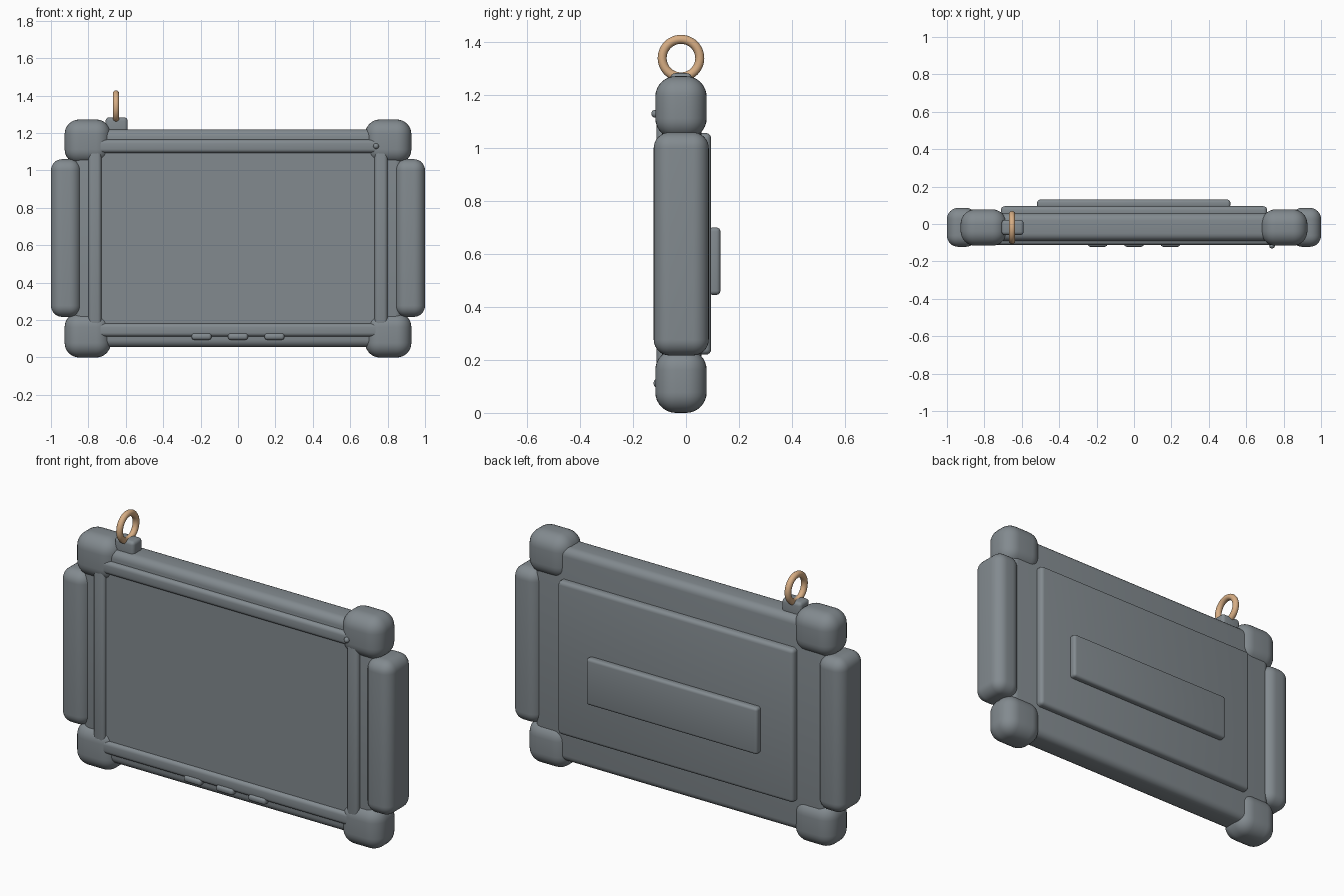
import bpy, bmesh, math
from mathutils import Vector

if "Cube" in bpy.data.objects:
    bpy.data.objects.remove(bpy.data.objects["Cube"])


def material(name, rgb):
    m = bpy.data.materials.new(name)
    m.diffuse_color = (*rgb, 1)
    m.use_nodes = True
    m.node_tree.nodes["Principled BSDF"].inputs["Base Color"].default_value = m.diffuse_color
    return m


GREY = material("slate grey", (0.225, 0.255, 0.275))
TAN = material("warm tan", (0.68, 0.42, 0.23))


def finish(ob, mat):
    ob.data.materials.append(mat)
    bpy.ops.object.select_all(action='DESELECT')
    ob.select_set(True)
    bpy.context.view_layer.objects.active = ob
    bpy.ops.object.shade_smooth_by_angle(angle=math.radians(35))
    return ob


def box(name, x, y, z, bevel, segments=5):
    """Rounded box given by its (min, max) range on each axis."""
    size = Vector((x[1] - x[0], y[1] - y[0], z[1] - z[0]))
    mid = Vector((sum(x) / 2, sum(y) / 2, sum(z) / 2))
    bm = bmesh.new()
    bmesh.ops.create_cube(bm, size=1)
    bmesh.ops.scale(bm, vec=size, verts=bm.verts)
    bmesh.ops.bevel(bm, geom=bm.edges[:], offset=bevel, segments=segments,
                    profile=0.5, affect='EDGES')
    me = bpy.data.meshes.new(name)
    bm.to_mesh(me)
    bm.free()
    ob = bpy.data.objects.new(name, me)
    ob.location = mid
    bpy.context.collection.objects.link(ob)
    return finish(ob, GREY)


def mirrored(lo, hi, side):
    return (lo, hi) if side > 0 else (-hi, -lo)


# Main slab, raised back panel and the plate on it
box("tablet_body", (-0.88, 0.88), (-0.09, 0.058), (0.055, 1.22), 0.04)
box("back_panel", (-0.712, 0.712), (0.03, 0.095), (0.22, 1.057), 0.02, 4)
box("back_plate", (-0.518, 0.515), (0.085, 0.13), (0.446, 0.70), 0.015, 4)

# Corner bumpers, side grips and upright bezel bars
for side, label in ((-1, "left"), (1, "right")):
    for z, level in (((0.0, 0.24), "bottom"), ((1.035, 1.272), "top")):
        box(f"corner_bumper_{level}_{label}", mirrored(0.68, 0.927, side),
            (-0.116, 0.078), z, 0.078, 8)
    box(f"side_grip_{label}", mirrored(0.84, 1.0, side),
        (-0.122, 0.086), (0.217, 1.06), 0.06, 8)
    box(f"bezel_upright_{label}", mirrored(0.73, 0.80, side),
        (-0.112, -0.06), (0.13, 1.14), 0.02, 4)

# Screen and horizontal bezel bars
box("screen", (-0.74, 0.74), (-0.094, -0.08), (0.15, 1.12), 0.002, 1)
for z, level in (((0.112, 0.182), "bottom"), ((1.094, 1.164), "top")):
    box(f"bezel_bar_{level}", (-0.76, 0.76), (-0.112, -0.06), z, 0.02, 4)

# Front buttons
for i, x in enumerate((-0.195, 0.0, 0.195)):
    box(f"button_{i + 1}", (x - 0.053, x + 0.053), (-0.122, -0.08),
        (0.094, 0.13), 0.015, 4)

# Camera dot
bpy.ops.mesh.primitive_uv_sphere_add(segments=24, ring_count=12, radius=0.015,
                                     location=(0.738, -0.116, 1.13))
bpy.context.object.name = "camera_dot"
finish(bpy.context.object, GREY)

# Lug and hanging ring
box("ring_lug", (-0.708, -0.59), (-0.059, 0.022), (1.18, 1.283), 0.018, 4)
bpy.ops.mesh.primitive_torus_add(major_radius=0.071, minor_radius=0.017,
                                 major_segments=48, minor_segments=16,
                                 location=(-0.652, -0.019, 1.34),
                                 rotation=(0, math.pi / 2, 0))
bpy.context.object.name = "hanging_ring"
finish(bpy.context.object, TAN)
